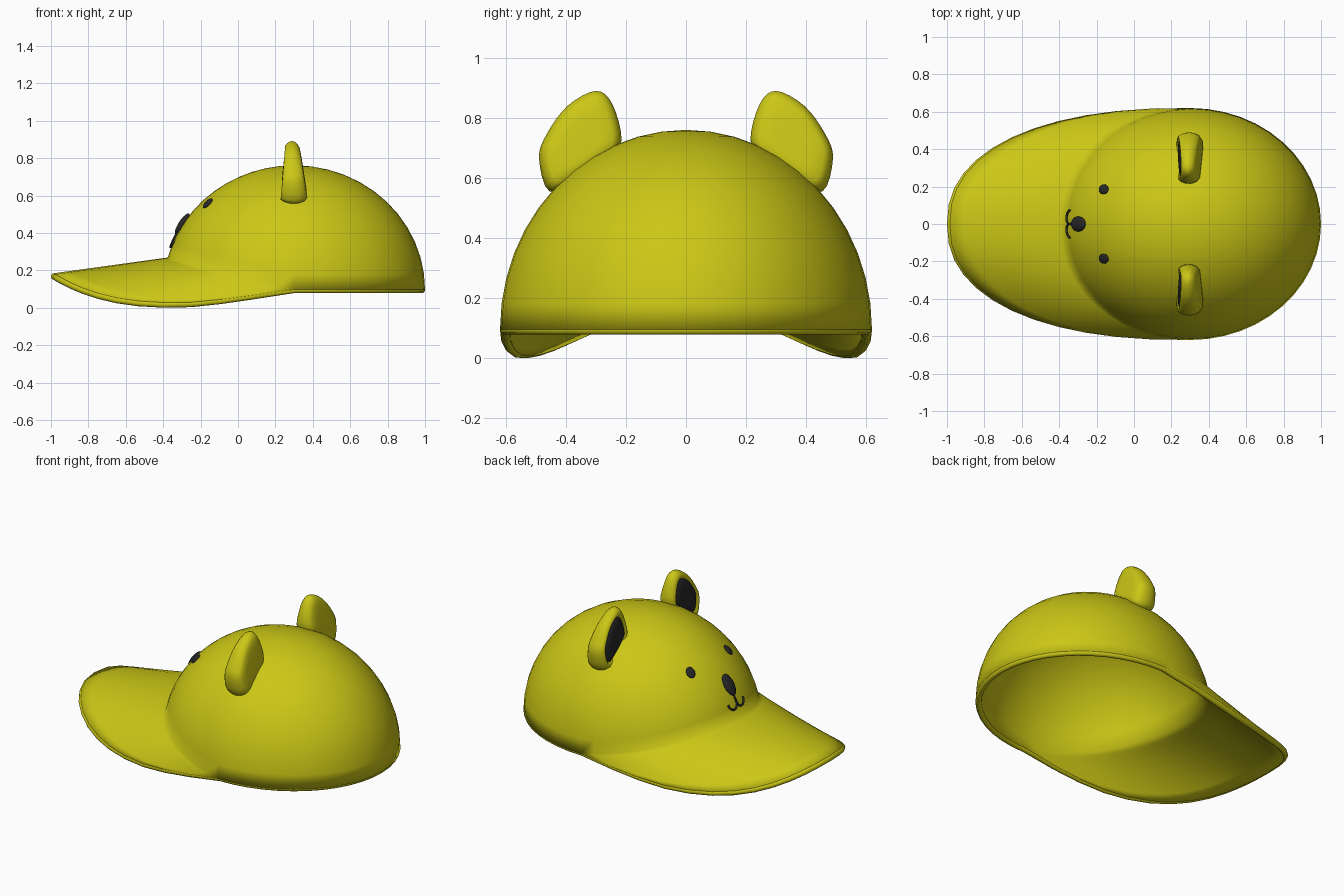
import bpy, bmesh, math
from mathutils import Vector

if "Cube" in bpy.data.objects:
    bpy.data.objects.remove(bpy.data.objects["Cube"])

CX, RX, RY, Z0, RZ = 0.3, 0.7, 0.62, 0.1, 0.665   # crown ellipsoid
THICK = 0.035


def material(name, rgb):
    m = bpy.data.materials.new(name)
    m.diffuse_color = (*rgb, 1)
    m.use_nodes = True
    m.node_tree.nodes["Principled BSDF"].inputs["Base Color"].default_value = m.diffuse_color
    return m


YELLOW = material("yellow", (0.6, 0.57, 0.008))
DARK = material("dark", (0.02, 0.02, 0.022))


def mesh_object(name, bm, mat):
    me = bpy.data.meshes.new(name)
    for f in bm.faces:
        f.smooth = True
    bm.to_mesh(me)
    bm.free()
    me.materials.append(mat)
    ob = bpy.data.objects.new(name, me)
    bpy.context.collection.objects.link(ob)
    return ob


def tube(name, points, radius, mat, cyclic=False, sides=10):
    """Round tube swept along a list of points."""
    bm = bmesh.new()
    pts = [Vector(p) for p in points]
    n = len(pts)
    rings = []
    for i, p in enumerate(pts):
        if cyclic:
            d = pts[(i + 1) % n] - pts[i - 1]
        else:
            d = pts[min(i + 1, n - 1)] - pts[max(i - 1, 0)]
        d.normalize()
        ref = Vector((0, 0, 1)) if cyclic else Vector((1, 0, 0))
        u = d.cross(ref).normalized()
        w = d.cross(u)
        rings.append([bm.verts.new(p + radius * (u * math.cos(2 * math.pi * k / sides)
                                                 + w * math.sin(2 * math.pi * k / sides)))
                      for k in range(sides)])
    for i in range(n if cyclic else n - 1):
        a, b = rings[i], rings[(i + 1) % n]
        for k in range(sides):
            j = (k + 1) % sides
            bm.faces.new((a[k], a[j], b[j], b[k]))
    if not cyclic:
        bm.faces.new(rings[0])
        bm.faces.new(rings[-1])
    bmesh.ops.recalc_face_normals(bm, faces=bm.faces[:])
    return mesh_object(name, bm, mat)


def brim_edge(a):
    """Outer edge of the brim: rounded outline that droops at the sides."""
    c, s, t = max(math.cos(a), 0), math.sin(a), abs(math.degrees(a))
    x = CX - 1.285 * c ** 0.87
    y = math.copysign(RY * abs(s) ** 0.87, s)
    if t < 65:
        z = 0.03 + 0.158 * math.cos(math.radians(90 * t / 65)) ** 2.3
    else:
        z = 0.03 + (Z0 - 0.03) * ((t - 65) / 25) ** 1.5
    return Vector((x, y, z))


# Crown and brim as one shell, built in columns from the crown top outward
N, DOME, BRIM = 48, 12, 9
bm = bmesh.new()
top = bm.verts.new((CX, 0, Z0 + RZ))
cols = []
for i in range(N):
    a = -math.pi / 2 + 2 * math.pi * i / N
    front = 0 < i < N // 2
    c = max(math.cos(a), 0) if front else 0
    low = math.asin(0.172 * c ** 1.2 / RZ)
    col = [top]
    for k in range(1, DOME + 1):
        el = math.pi / 2 + (low - math.pi / 2) * k / DOME
        col.append(bm.verts.new((CX - RX * math.cos(a) * math.cos(el),
                                 RY * math.sin(a) * math.cos(el),
                                 Z0 + RZ * math.sin(el))))
    if front:
        crease, edge = col[-1].co.copy(), brim_edge(a)
        for k in range(1, BRIM + 1):
            col.append(bm.verts.new(crease.lerp(edge, (k / BRIM) ** 1.4)))
    else:
        col += [col[-1]] * BRIM
    cols.append(col)
for i in range(N):
    p, q = cols[i], cols[(i + 1) % N]
    for k in range(DOME + BRIM):
        vs = []
        for v in (p[k], q[k], q[k + 1], p[k + 1]):
            if v not in vs:
                vs.append(v)
        if len(vs) > 2:
            bm.faces.new(vs)
bm.normal_update()
rim = [c[-1].co - c[-1].normal * (THICK / 2) for c in cols]
cap = mesh_object("cap_shell", bm, YELLOW)
sol = cap.modifiers.new("thickness", 'SOLIDIFY')
sol.thickness, sol.offset = THICK, -1

# Rounded edge around crown and brim
tube("rim_edge", rim, THICK / 2, YELLOW, True)


# Ears
def smooth_loop(pts, steps=4):
    out, n = [], len(pts)
    for i in range(n):
        a, b, c, d = (Vector(pts[(i + j) % n]) for j in (-1, 0, 1, 2))
        for s in range(steps):
            t = s / steps
            out.append(0.5 * (2 * b + (c - a) * t + (2 * a - 5 * b + 4 * c - d) * t * t
                              + (3 * b - a - 3 * c + d) * t ** 3))
    return out


EAR = smooth_loop([(.215, .73), (.245, .85), (.30, .895), (.395, .845), (.465, .75),
                   (.49, .67), (.455, .56), (.36, .60), (.26, .67)])
MID = Vector((.35, .725))


def ear_part(name, rings, side, mat):
    """Rings are (outline scale, depth factor); the first and last are capped."""
    bm = bmesh.new()
    loops = []
    for scale, depth in rings:
        loop = []
        for p in EAR:
            q = MID + (p - MID) * scale
            h = (q.y - 0.57) / 0.33
            loop.append(bm.verts.new((0.302 - 0.012 * h + depth * (0.075 - 0.04 * h),
                                      side * q.x, q.y)))
        loops.append(loop)
    for p, q in zip(loops, loops[1:]):
        for i in range(len(EAR)):
            j = (i + 1) % len(EAR)
            bm.faces.new((p[i], p[j], q[j], q[i]))
    bm.faces.new(loops[0])
    bm.faces.new(loops[-1])
    bmesh.ops.recalc_face_normals(bm, faces=bm.faces[:])
    return mesh_object(name, bm, mat)


for label, side in (("left", 1), ("right", -1)):
    ear_part(label + "_ear", [(.2, 1), (.5, 1), (.78, .95), (.9, .75), (.97, .4), (1, 0),
                              (.98, -.4), (.93, -.75), (.85, -1), (.77, -1), (.7, -.8),
                              (.2, -.8)], side, YELLOW)
    ear_part(label + "_inner_ear", [(.15, -1.03), (.4, -1.01), (.68, -.92), (.72, -.75),
                                    (.2, -.75)], side, DARK)


# Face
def on_crown(y, z, lift=0.0):
    u = 1 - (y / RY) ** 2 - ((z - Z0) / RZ) ** 2
    p = Vector((CX - RX * math.sqrt(u), y, z))
    n = Vector(((p.x - CX) / RX ** 2, y / RY ** 2, (z - Z0) / RZ ** 2)).normalized()
    return p + n * lift, n


def button(name, y, z, size):
    p, n = on_crown(y, z, 0.003)
    bm = bmesh.new()
    bmesh.ops.create_uvsphere(bm, u_segments=24, v_segments=12, radius=1)
    ob = mesh_object(name, bm, DARK)
    ob.location, ob.scale = p, size
    ob.rotation_euler = n.to_track_quat('Z', 'Y').to_euler()


button("left_eye", 0.185, 0.56, (.027, .034, .012))
button("right_eye", -0.185, 0.56, (.027, .034, .012))
button("nose", 0, 0.45, (.04, .066, .02))
tube("mouth_stem", [on_crown(0, z, .004)[0] for z in (.41, .385, .36)], .006, DARK)
for label, side in (("left", 1), ("right", -1)):
    tube(label + "_mouth_curve",
         [on_crown(side * (.036 - .036 * math.cos(math.pi * k / 10)),
                   .36 - .034 * math.sin(math.pi * k / 10), .004)[0]
          for k in range(11)], .006, DARK)

# Rest the lowest point of the rim on the ground
ground = min(p.z for p in rim) - THICK / 2
for ob in bpy.data.objects:
    ob.location.z -= ground
